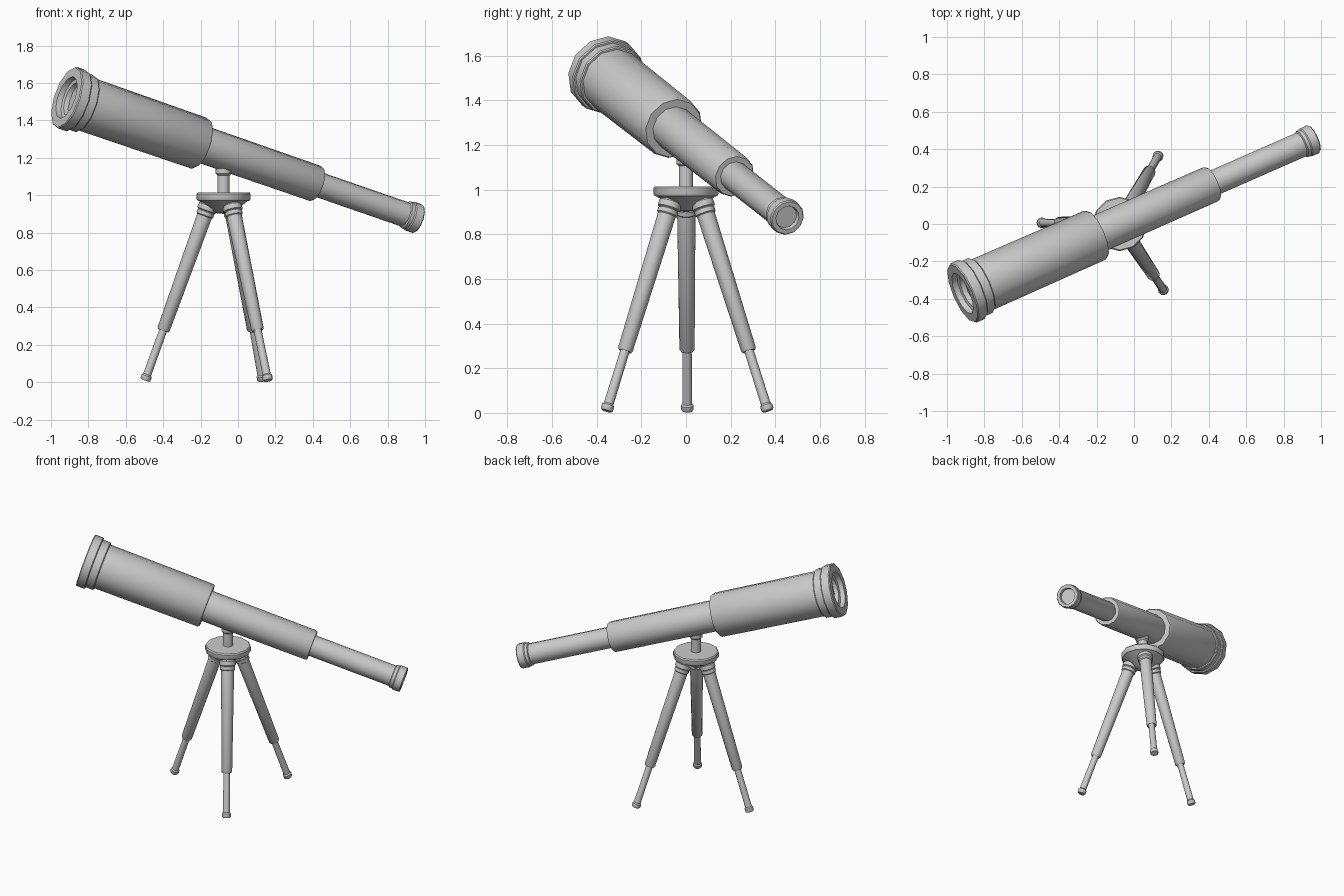
import bpy, bmesh, math
from mathutils import Vector

if "Cube" in bpy.data.objects:
    bpy.data.objects.remove(bpy.data.objects["Cube"])

SIDES = 12


def lathe(name, profile, origin, direction):
    """Revolve (radius, distance) points about an axis starting at origin."""
    bm = bmesh.new()
    rings = []
    for r, s in profile:
        if r == 0:
            rings.append([bm.verts.new((0, 0, s))])
        else:
            rings.append([bm.verts.new((r * math.cos(a), r * math.sin(a), s))
                          for a in (2 * math.pi * i / SIDES for i in range(SIDES))])
    for a, b in zip(rings, rings[1:]):
        for i in range(SIDES):
            j = (i + 1) % SIDES
            if len(a) == 1:
                bm.faces.new((a[0], b[j], b[i]))
            elif len(b) == 1:
                bm.faces.new((a[i], a[j], b[0]))
            else:
                bm.faces.new((a[i], a[j], b[j], b[i]))
    bmesh.ops.recalc_face_normals(bm, faces=bm.faces)
    mesh = bpy.data.meshes.new(name)
    bm.to_mesh(mesh)
    bm.free()
    ob = bpy.data.objects.new(name, mesh)
    bpy.context.collection.objects.link(ob)
    ob.location = origin
    ob.rotation_mode = 'QUATERNION'
    ob.rotation_quaternion = Vector(direction).to_track_quat('Z', 'Y')
    bpy.ops.object.select_all(action='DESELECT')
    ob.select_set(True)
    bpy.context.view_layer.objects.active = ob
    bpy.ops.object.shade_smooth_by_angle(angle=math.radians(35))
    return ob


# Telescope axis, from the lens end to the eyepiece end
lens_end = Vector((-0.917, -0.371, 1.523))
eye_end = Vector((0.962, 0.455, 0.873))
axis = eye_end - lens_end
L = axis.length

# Main tube with stepped lens hood and recessed front
lathe("main_tube", [(0, 0.045), (0.09, 0.06), (0.095, 0.035), (0.115, 0.03), (0.118, 0),
                    (0.168, 0), (0.173, 0.006), (0.173, 0.056), (0.168, 0.062),
                    (0.160, 0.062), (0.160, 0.11), (0.155, 0.116), (0.147, 0.116),
                    (0.143, 0.81), (0.136, 0.822), (0.09, 0.822), (0, 0.822)],
      lens_end, axis)

# Middle draw tube
lathe("middle_tube", [(0, 0.8), (0.101, 0.8), (0.099, 1.522), (0.093, 1.533),
                      (0.06, 1.533), (0, 1.533)], lens_end, axis)

# Small draw tube
lathe("small_tube", [(0, 1.5), (0.068, 1.5), (0.068, L - 0.05), (0, L - 0.05)],
      lens_end, axis)

# Eyepiece with recessed back
lathe("eyepiece", [(0, L - 0.08), (0.066, L - 0.08), (0.076, L - 0.074), (0.076, L - 0.056),
                   (0.081, L - 0.05), (0.081, L - 0.006), (0.076, L), (0.056, L),
                   (0.052, L - 0.02), (0, L - 0.02)], lens_end, axis)

# Tripod plate with tapered underside, and the mounting post
cx = -0.077
up = (0, 0, 1)
lathe("tripod_plate", [(0, 0.90), (0.05, 0.905), (0.128, 0.968), (0.14, 0.972),
                       (0.145, 0.98), (0.145, 1.007), (0.139, 1.015), (0, 1.015)],
      (cx, 0, 0), up)
lathe("mount_post", [(0, 1.0), (0.032, 1.0), (0.032, 1.105), (0.042, 1.115),
                     (0.042, 1.17), (0, 1.17)], (cx, 0, 0), up)

# Three telescoping legs leaning in to the plate
leg = [(0, 0), (0.023, 0), (0.028, 0.007), (0.028, 0.026), (0.022, 0.034), (0.021, 0.29),
       (0.028, 0.284), (0.034, 0.293), (0.041, 0.935), (0.047, 0.94), (0.047, 0.96),
       (0.044, 0.963), (0.052, 0.968), (0.052, 0.995), (0.04, 1.01), (0, 1.01)]
for i, (x, y) in enumerate([(-0.497, 0.006), (0.131, 0.367), (0.160, -0.356)]):
    foot = Vector((x, y, 0.009))
    out = Vector((x - cx, y, 0)).normalized()
    top = Vector((cx, 0, 0.95)) + out * 0.08
    lathe(f"tripod_leg_{i + 1}", leg, foot, top - foot)
